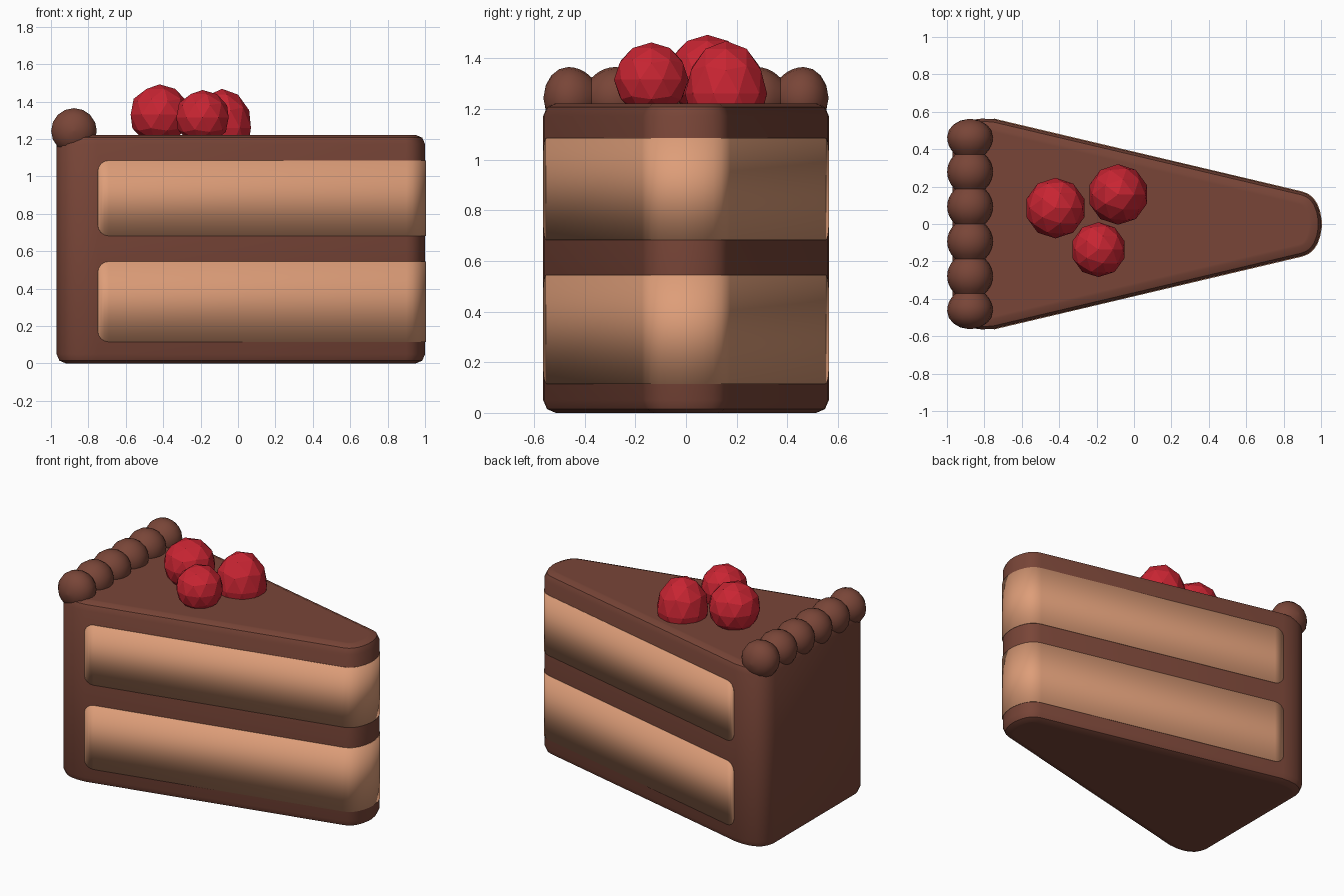
import bpy, bmesh, math
from mathutils import Vector

if "Cube" in bpy.data.objects:
    bpy.data.objects.remove(bpy.data.objects["Cube"])


def material(name, col):
    m = bpy.data.materials.new(name)
    m.diffuse_color = (*col, 1)
    m.use_nodes = True
    m.node_tree.nodes["Principled BSDF"].inputs["Base Color"].default_value = m.diffuse_color
    return m


CHOC = material("chocolate", (0.19, 0.06, 0.039))
SPONGE = material("sponge", (0.73, 0.34, 0.19))
RED = material("cherry red", (0.58, 0.018, 0.032))


def finish(name, bm, mat, smooth=True):
    bmesh.ops.recalc_face_normals(bm, faces=bm.faces)
    me = bpy.data.meshes.new(name)
    bm.to_mesh(me)
    bm.free()
    ob = bpy.data.objects.new(name, me)
    bpy.context.collection.objects.link(ob)
    me.materials.append(mat)
    if smooth:
        bpy.ops.object.select_all(action='DESELECT')
        bpy.context.view_layer.objects.active = ob
        ob.select_set(True)
        bpy.ops.object.shade_smooth_by_angle(angle=math.radians(35))
    return ob


def loft(bm, rings, closed=True):
    """Join rows of points with quads."""
    rows = [[bm.verts.new(p) for p in r] for r in rings]
    n = len(rows[0])
    for a, b in zip(rows, rows[1:]):
        for i in range(n if closed else n - 1):
            j = (i + 1) % n
            bm.faces.new((a[i], a[j], b[j], b[i]))
    return rows


def bezier(a, b, c, n):
    a, b, c = Vector(a), Vector(b), Vector(c)
    return [a * (1 - t) ** 2 + b * 2 * t * (1 - t) + c * t * t
            for t in (i / n for i in range(n + 1))]


# Wedge outline: rounded back corner, straight side, rounded tip, mirrored
back = bezier((-0.97, -0.44), (-0.95, -0.585), (-0.75, -0.56), 6)
tip = bezier((0.90, -0.17), (0.985, -0.15), (1.0, -0.02), 5)
half = back + tip
outline = half + [Vector((p.x, -p.y)) for p in reversed(half)]


def offset(pts, d):
    """Move a counter-clockwise closed outline inwards by d."""
    out = []
    for i, p in enumerate(pts):
        e1 = (p - pts[i - 1]).normalized()
        e2 = (pts[(i + 1) % len(pts)] - p).normalized()
        n1, n2 = Vector((-e1.y, e1.x)), Vector((-e2.y, e2.x))
        m = (n1 + n2).normalized()
        out.append(p + m * d / m.dot(n1))
    return out


# Chocolate body with rounded top and bottom rims
H = 1.222
rim = [(0.065, 0), (0.05, 0), (0.015, 0.015), (0, 0.05)]
levels = rim + [(d, H - z) for d, z in reversed(rim)]
bm = bmesh.new()
rows = loft(bm, [[(p.x, p.y, z) for p in offset(outline, d)] for d, z in levels])
bm.faces.new(rows[0])
bm.faces.new(rows[-1])
finish("frosted_slice", bm, CHOC)

# Sponge layers: thin sheets wrapping round the tip, rounded at the back ends
R = 0.06
first = len(back) - 1
path = offset(outline, -0.001)[first:len(outline) - first]
start = [path[0].lerp(path[1], s / (path[1] - path[0]).length)
         for s in (0, 0.005, 0.018, 0.037, R)]
end = [Vector((p.x, -p.y)) for p in reversed(start)]
cols = start + path[1:-1] + end
for name, z0, z1 in (("lower_sponge", 0.115, 0.545), ("upper_sponge", 0.682, 1.085)):
    low, high = [], []
    for p in cols:
        s = min((p - cols[0]).length, (p - cols[-1]).length, R)
        dz = R - math.sqrt(R * R - (R - s) ** 2)
        low.append((p.x, p.y, z0 + dz))
        high.append((p.x, p.y, z1 - dz))
    bm = bmesh.new()
    loft(bm, [low, high], closed=False)
    ob = finish(name, bm, SPONGE)
    mod = ob.modifiers.new("thickness", 'SOLIDIFY')
    mod.thickness = 0.006
    mod.offset = 0

# Piped border: six connected beads turned about a line along y
COUNT, STEP, BR, SEG = 6, 0.186, 0.122, 16
prof = []
for k in range(COUNT):
    yc = (k - (COUNT - 1) / 2) * STEP
    for i in range(-4, 5):
        t = i / 4
        if (k == 0 and t < 0) or (k == COUNT - 1 and t > 0):
            a = t * math.pi / 2 * 0.97
            prof.append((yc + 0.097 * math.sin(a), BR * math.cos(a)))
        elif t > -1 or k == 0:
            u = t * STEP / 2
            prof.append((yc + u, max(0.08, math.sqrt(BR * BR - u * u))))
bm = bmesh.new()
rows = loft(bm, [[(-0.877 + r * math.cos(2 * math.pi * j / SEG), y,
                   1.243 + r * math.sin(2 * math.pi * j / SEG)) for j in range(SEG)]
                 for y, r in prof])
bm.faces.new(rows[0])
bm.faces.new(rows[-1])
finish("piped_border", bm, CHOC)

# Cherries: low-poly balls sitting in the frosting
for i, (x, y, z, r, rz) in enumerate(((-0.42, 0.085, 1.33, 0.162, 0.162),
                                      (-0.085, 0.158, 1.26, 0.162, 0.208),
                                      (-0.19, -0.137, 1.315, 0.147, 0.147))):
    bm = bmesh.new()
    bmesh.ops.create_icosphere(bm, subdivisions=2, radius=1)
    for v in bm.verts:
        v.co = (x + v.co.x * r, y + v.co.y * r, z + v.co.z * rz)
    finish(f"cherry_{i + 1}", bm, RED, smooth=False)
